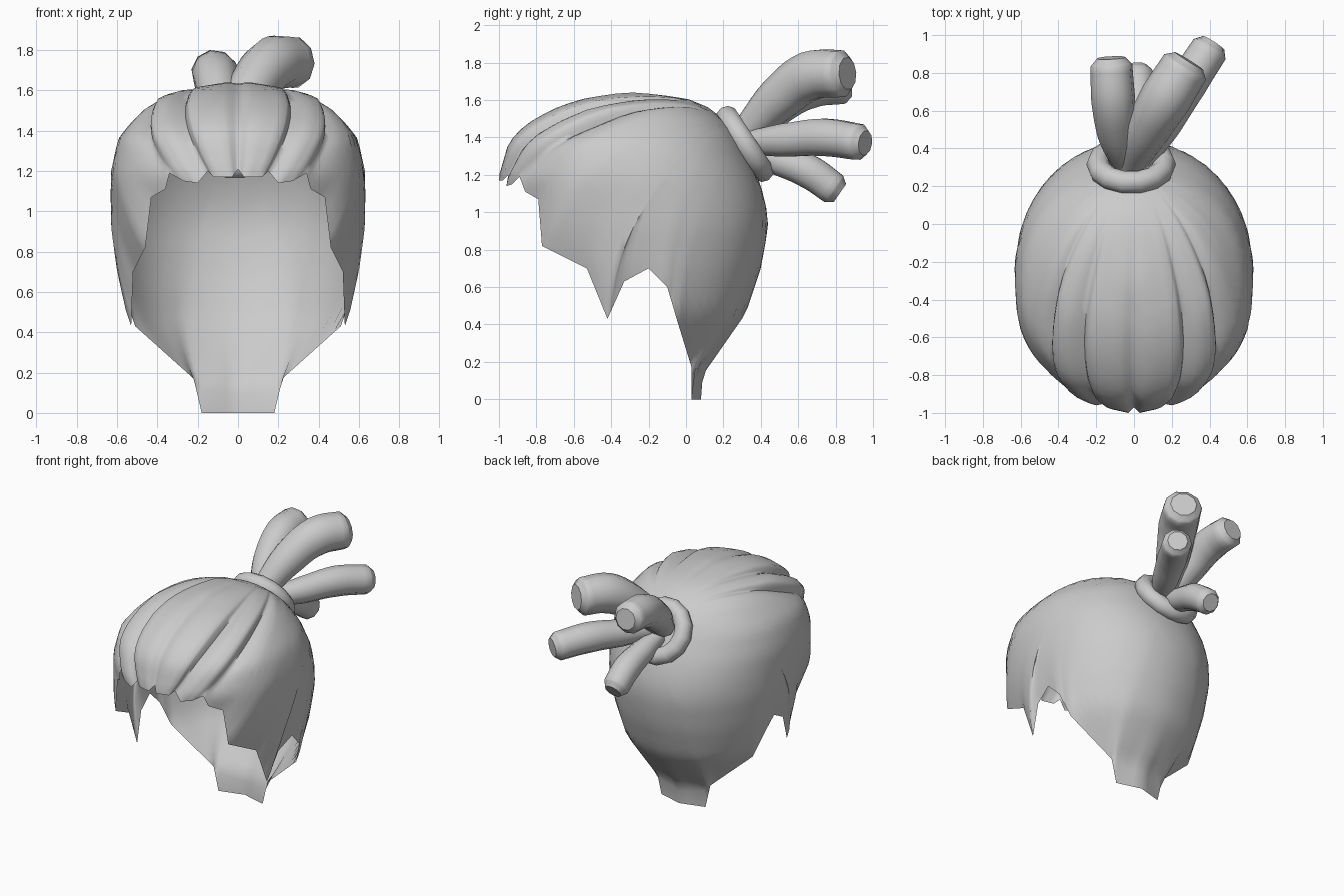
import bpy
import bmesh
import math
from mathutils import Vector

cube = bpy.data.objects.get("Cube")
if cube:
    bpy.data.objects.remove(cube, do_unlink=True)

GREY = (0.6, 0.6, 0.6, 1)
hair_grey = bpy.data.materials.new("hair_grey")
hair_grey.use_nodes = True
hair_grey.diffuse_color = GREY
hair_grey.node_tree.nodes["Principled BSDF"].inputs["Base Color"].default_value = GREY


def finish(obj, angle):
    """Give a part its material and smooth shading."""
    obj.data.materials.clear()
    obj.data.materials.append(hair_grey)
    bpy.ops.object.select_all(action="DESELECT")
    obj.select_set(True)
    bpy.context.view_layer.objects.active = obj
    bpy.ops.object.shade_smooth_by_angle(angle=math.radians(angle))


def link_mesh(name, mesh):
    obj = bpy.data.objects.new(name, mesh)
    bpy.context.collection.objects.link(obj)
    return obj


# Head volume as level slices: height, front, back, half width
SLICES = [
    (0, -.9, .08, .39), (.13, -.9, .09, .4), (.46, -.92, .32, .56),
    (.7, -.98, .4, .605), (.92, -1, .44, .63), (1.06, -1.01, .425, .635),
    (1.2, -1.01, .38, .635), (1.36, -.965, .3, .595), (1.43, -.92, .26, .54),
    (1.5, -.83, .2, .475), (1.56, -.72, .12, .405), (1.61, -.58, 0, .27),
    (1.645, -.36, -.25, .05),
]
CENTRE = Vector((0, -.25, .9))
CROWN = Vector((0, .27, 1.4))


def inside(p):
    if p.z > SLICES[-1][0]:
        return False
    z = max(p.z, 0)
    for a, b in zip(SLICES, SLICES[1:]):
        if z <= b[0]:
            f = (z - a[0]) / (b[0] - a[0])
            front, back, width = (a[i] + (b[i] - a[i]) * f for i in (1, 2, 3))
            break
    across = abs(p.x) / width
    along = abs(p.y - (front + back) / 2) / ((back - front) / 2)
    return across ** 2.15 + along ** 2.15 < 1


def reach(direction):
    """Distance from the centre to the head volume's skin."""
    low, high = 0, 2
    for _ in range(24):
        mid = (low + high) / 2
        if inside(CENTRE + direction * mid):
            low = mid
        else:
            high = mid
    return low


# Jagged hairline from fringe to nape: x, y, z, groove depth
RIM = [
    (0, -.97, 1.21, .7), (.03, -1, 1.17, .3), (.12, -.98, 1.17, .3),
    (.15, -.95, 1.2, 1), (.2, -.96, 1.14, .3), (.27, -.93, 1.15, 0),
    (.34, -.89, 1.19, 1), (.36, -.86, 1.11, .5), (.43, -.79, 1.07, 0),
    (.46, -.77, .82, 0), (.52, -.53, .7, 0), (.53, -.42, .43, 0),
    (.56, -.33, .63, 0), (.58, -.2, .7, 0), (.57, -.1, .6, 0),
    (.51, -.05, .43, 0), (.22, .03, .17, 0), (.18, .03, 0, 0), (0, .08, 0, 0),
]


def hairline():
    """Closed list of rim points with groove depth, mirrored across x."""
    half = []
    for a, b in zip(RIM, RIM[1:]):
        a, b = Vector(a), Vector(b)
        steps = max(3, round((b - a).xyz.length / .06))
        half += [a.lerp(b, i / steps) for i in range(steps)]
    half.append(Vector(RIM[-1]))
    other = [Vector((-p.x, p.y, p.z, p.w)) for p in half[-2:0:-1]]
    return half + other


def build_cap(rows=20):
    bm = bmesh.new()
    start = (CROWN - CENTRE).normalized()
    columns = []
    for point in hairline():
        end = point.xyz - CENTRE
        aim = end.normalized()
        stretch = end.length / reach(aim)
        # Strands fan out over the crown, then fall towards the hairline
        side = abs(aim.x)
        spread = .5 + 1.4 * max(0, -aim.y)
        bend = aim + start * .4 + Vector((spread * aim.x, -.3 * side, 1.2 * side))
        bend.normalize()
        column = []
        for row in range(rows + 1):
            t = row / rows
            ray = start.slerp(bend, t).slerp(bend.slerp(aim, t), t)
            fade = max(0, min(1, (t - .15) * 2.5)) * (1 - t ** 6)
            groove = .055 * point.w ** 1.5 * fade
            distance = reach(ray) * (1 + (stretch - 1) * t ** 4) - groove
            column.append(bm.verts.new(CENTRE + ray * distance))
        columns.append(column)
    for i, left in enumerate(columns):
        right = columns[(i + 1) % len(columns)]
        for j in range(rows):
            bm.faces.new((left[j], left[j + 1], right[j + 1], right[j]))
    bmesh.ops.remove_doubles(bm, verts=bm.verts, dist=.0005)
    bmesh.ops.recalc_face_normals(bm, faces=bm.faces)
    # Make the skin face outward
    if sum(f.normal.dot(f.calc_center_median() - CENTRE) for f in bm.faces) < 0:
        bmesh.ops.reverse_faces(bm, faces=bm.faces)
    mesh = bpy.data.meshes.new("hair_cap")
    bm.to_mesh(mesh)
    bm.free()
    finish(link_mesh("hair_cap", mesh), 80)


build_cap()

# Hair tie around the gathered strands
axis = Vector((0, .84, .55))
bpy.ops.mesh.primitive_torus_add(
    major_radius=.175, minor_radius=.062, major_segments=14, minor_segments=10,
    location=(-.015, .315, 1.365), rotation=axis.to_track_quat("Z", "Y").to_euler())
tie = bpy.context.object
tie.name = "hair_tie"
finish(tie, 60)


def ponytail_strand(name, radius, points):
    """Thick tube that swells away from the tie and ends in a soft blunt tip."""
    curve = bpy.data.curves.new(name + "_path", "CURVE")
    curve.dimensions = "3D"
    curve.bevel_depth = radius
    curve.bevel_resolution = 3
    curve.resolution_u = 5
    curve.use_fill_caps = True
    spline = curve.splines.new("BEZIER")
    last, before = Vector(points[-1]), Vector(points[-2])
    tip = last + (last - before).normalized() * .04
    path = [Vector(p) for p in points] + [tip]
    swell = [.65, .93, 1.05, 1, .68]
    spline.bezier_points.add(len(path) - 1)
    for knot, place, size in zip(spline.bezier_points, path, swell):
        knot.co = place
        knot.radius = size
        knot.handle_left_type = knot.handle_right_type = "AUTO"
    helper = bpy.data.objects.new(name + "_path", curve)
    bpy.context.collection.objects.link(helper)
    graph = bpy.context.evaluated_depsgraph_get()
    mesh = bpy.data.meshes.new_from_object(helper.evaluated_get(graph))
    bpy.data.objects.remove(helper, do_unlink=True)
    finish(link_mesh(name, mesh), 75)


ponytail_strand("upper_strand", .13, [
    (-.02, .32, 1.42), (.07, .5, 1.61), (.17, .67, 1.73), (.27, .83, 1.74)])
ponytail_strand("side_strand", .1, [
    (.04, .33, 1.37), (.16, .53, 1.385), (.28, .74, 1.4), (.4, .925, 1.375)])
ponytail_strand("right_strand", .112, [
    (-.04, .31, 1.4), (-.09, .48, 1.56), (-.11, .66, 1.67), (-.12, .84, 1.69)])
ponytail_strand("lower_strand", .09, [
    (0, .33, 1.33), (.01, .5, 1.275), (.02, .66, 1.215), (.02, .79, 1.125)])
